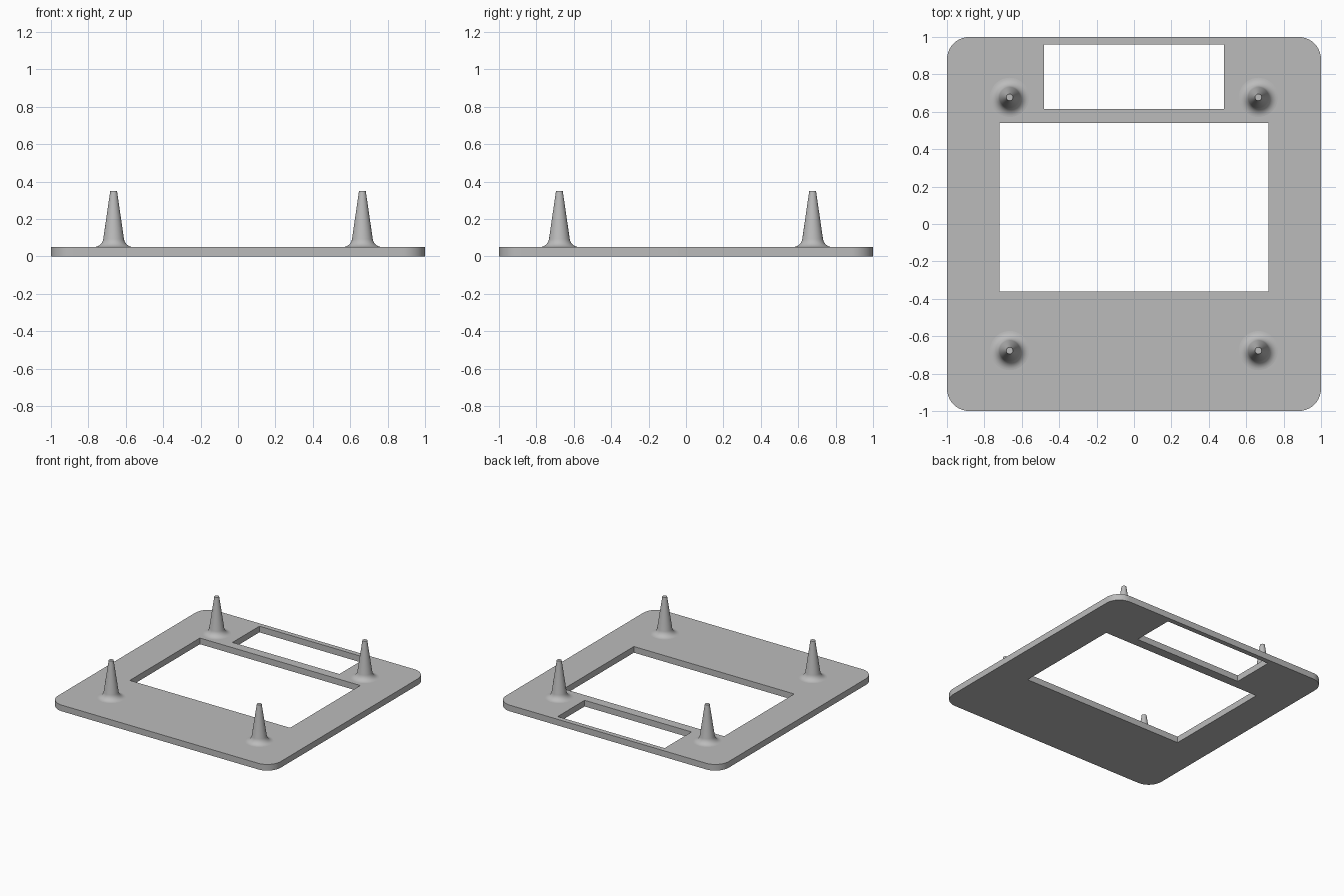
import bpy, bmesh
from math import sin, cos, pi, radians

cube = bpy.data.objects.get("Cube")
if cube:
    bpy.data.objects.remove(cube, do_unlink=True)

THICK = 0.05

grey = bpy.data.materials.new("plain grey")
grey.use_nodes = True
colour = (0.5, 0.5, 0.5, 1)
grey.diffuse_color = colour
grey.node_tree.nodes["Principled BSDF"].inputs["Base Color"].default_value = colour


def finish(bm, name):
    bmesh.ops.recalc_face_normals(bm, faces=bm.faces)
    mesh = bpy.data.meshes.new(name)
    bm.to_mesh(mesh)
    bm.free()
    mesh.materials.append(grey)
    obj = bpy.data.objects.new(name, mesh)
    bpy.context.collection.objects.link(obj)
    bpy.ops.object.select_all(action='DESELECT')
    obj.select_set(True)
    bpy.context.view_layer.objects.active = obj
    bpy.ops.object.shade_smooth_by_angle(angle=radians(30))
    return obj


def rectangle(x0, x1, y0, y1):
    return [(x0, y0), (x1, y0), (x1, y1), (x0, y1)]


def rounded_square(half, radius, steps=10):
    points = []
    for corner, (sx, sy) in enumerate([(1, 1), (-1, 1), (-1, -1), (1, -1)]):
        for i in range(steps + 1):
            a = (corner + i / steps) * pi / 2
            points.append((sx * (half - radius) + radius * cos(a),
                           sy * (half - radius) + radius * sin(a)))
    return points


# Flat plate with rounded corners and two rectangular openings
bm = bmesh.new()
edges = []
for outline in (rounded_square(1, 0.12),
                rectangle(-0.72, 0.72, -0.36, 0.54),
                rectangle(-0.48, 0.48, 0.615, 0.96)):
    verts = [bm.verts.new((x, y, 0)) for x, y in outline]
    edges += [bm.edges.new((v, verts[i - 1])) for i, v in enumerate(verts)]
bmesh.ops.triangle_fill(bm, edges=edges, use_beauty=True, use_dissolve=False)
result = bmesh.ops.extrude_face_region(bm, geom=bm.faces[:], use_keep_orig=True)
top = [g for g in result["geom"] if isinstance(g, bmesh.types.BMVert)]
bmesh.ops.translate(bm, verts=top, vec=(0, 0, THICK))
finish(bm, "base_plate")


# Tapered pegs with a concave flare at the foot
def peg(name, x, y, sides=40):
    flare = 0.05
    profile = []
    for i in range(9):
        a = i / 8 * radians(82)
        profile.append((0.105 - flare * sin(a), THICK + flare * (1 - cos(a))))
    profile += [(0.018, 0.35), (0, 0.35)]
    bm = bmesh.new()
    verts = [bm.verts.new((r, 0, z)) for r, z in profile]
    spine = [bm.edges.new(pair) for pair in zip(verts, verts[1:])]
    bmesh.ops.spin(bm, geom=verts + spine, cent=(0, 0, 0), axis=(0, 0, 1),
                   angle=2 * pi, steps=sides)
    bmesh.ops.remove_doubles(bm, verts=bm.verts, dist=0.0005)
    finish(bm, name).location = (x, y, 0)


for side, sx in (("left", 1), ("right", -1)):
    for end, sy in (("front", -1), ("back", 1)):
        peg(f"{end}_{side}_peg", sx * 0.665, sy * 0.677)
